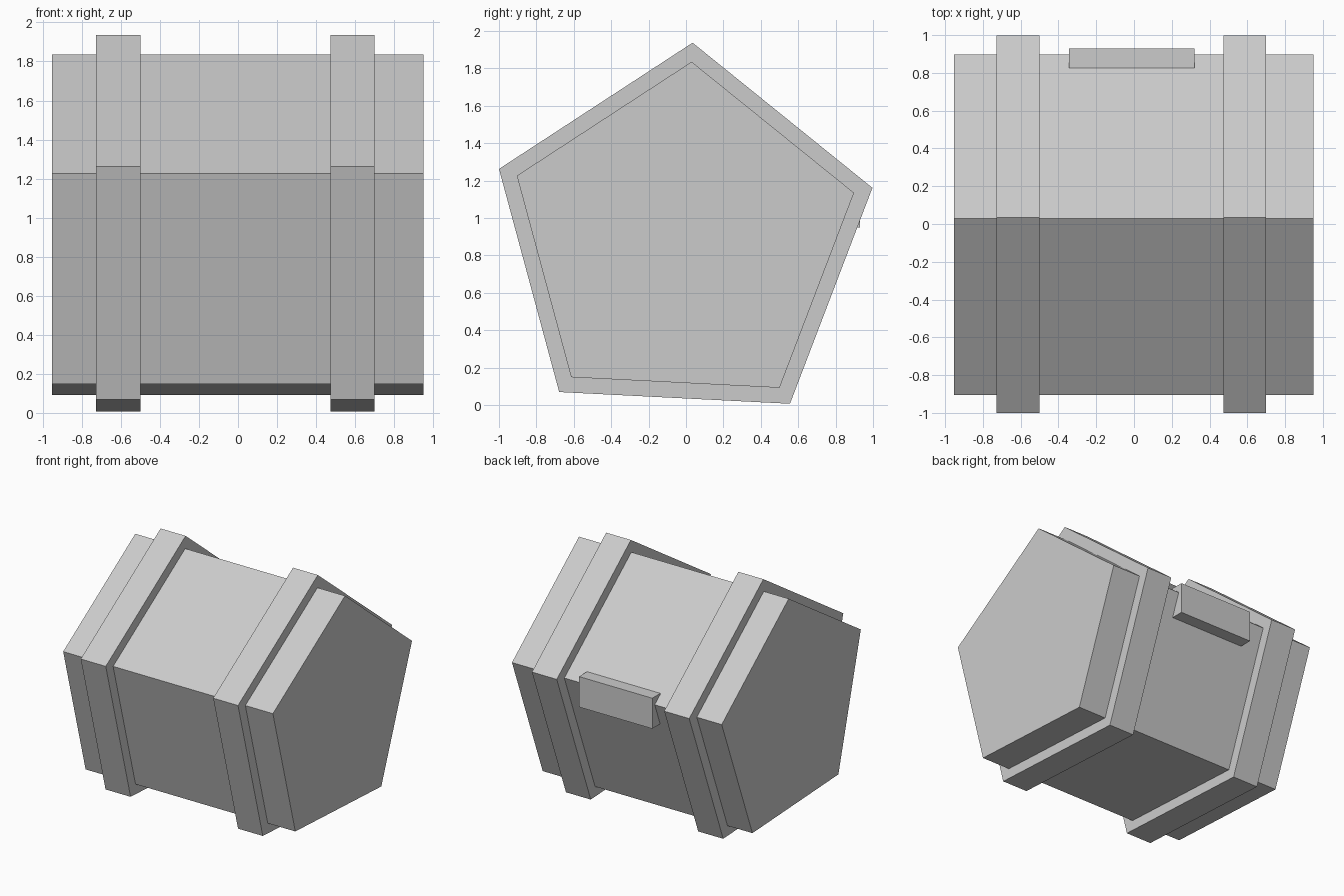
import bpy
from math import sin, cos, radians

if "Cube" in bpy.data.objects:
    bpy.data.objects.remove(bpy.data.objects["Cube"])

CY, CZ, SIDES, TURN = -0.018, 0.887, 5, 87.1


def make(name, verts, faces):
    mesh = bpy.data.meshes.new(name)
    mesh.from_pydata(verts, [], faces)
    obj = bpy.data.objects.new(name, mesh)
    bpy.context.collection.objects.link(obj)
    return obj


def prism(name, x0, x1, radius):
    """Five-sided drum lying along x."""
    angles = [radians(TURN + 360 * i / SIDES) for i in range(SIDES)]
    verts = [(x, CY + radius * cos(a), CZ + radius * sin(a))
             for x in (x0, x1) for a in angles]
    n = SIDES
    faces = [(i, i + n, (i + 1) % n + n, (i + 1) % n) for i in range(n)]
    faces += [tuple(range(n)), tuple(range(2 * n - 1, n - 1, -1))]
    faces = [f[::-1] for f in faces]
    return make(name, verts, faces)


def box(name, lo, hi):
    bpy.ops.mesh.primitive_cube_add(
        size=1, location=[(a + b) / 2 for a, b in zip(lo, hi)])
    obj = bpy.context.object
    obj.name = name
    obj.scale = [b - a for a, b in zip(lo, hi)]
    return obj


# Barrel body
prism("barrel_body", -0.953, 0.95, 0.949)

# Raised hoops
prism("hoop_left", -0.727, -0.5, 1.051)
prism("hoop_right", 0.475, 0.70, 1.051)

# Latch block on the back edge
box("back_latch", (-0.345, 0.825, 0.95), (0.32, 0.93, 1.20))

# Face normals outward on the drums
import bmesh
for obj in bpy.context.collection.objects:
    bm = bmesh.new()
    bm.from_mesh(obj.data)
    bmesh.ops.recalc_face_normals(bm, faces=bm.faces)
    bm.to_mesh(obj.data)
    bm.free()
